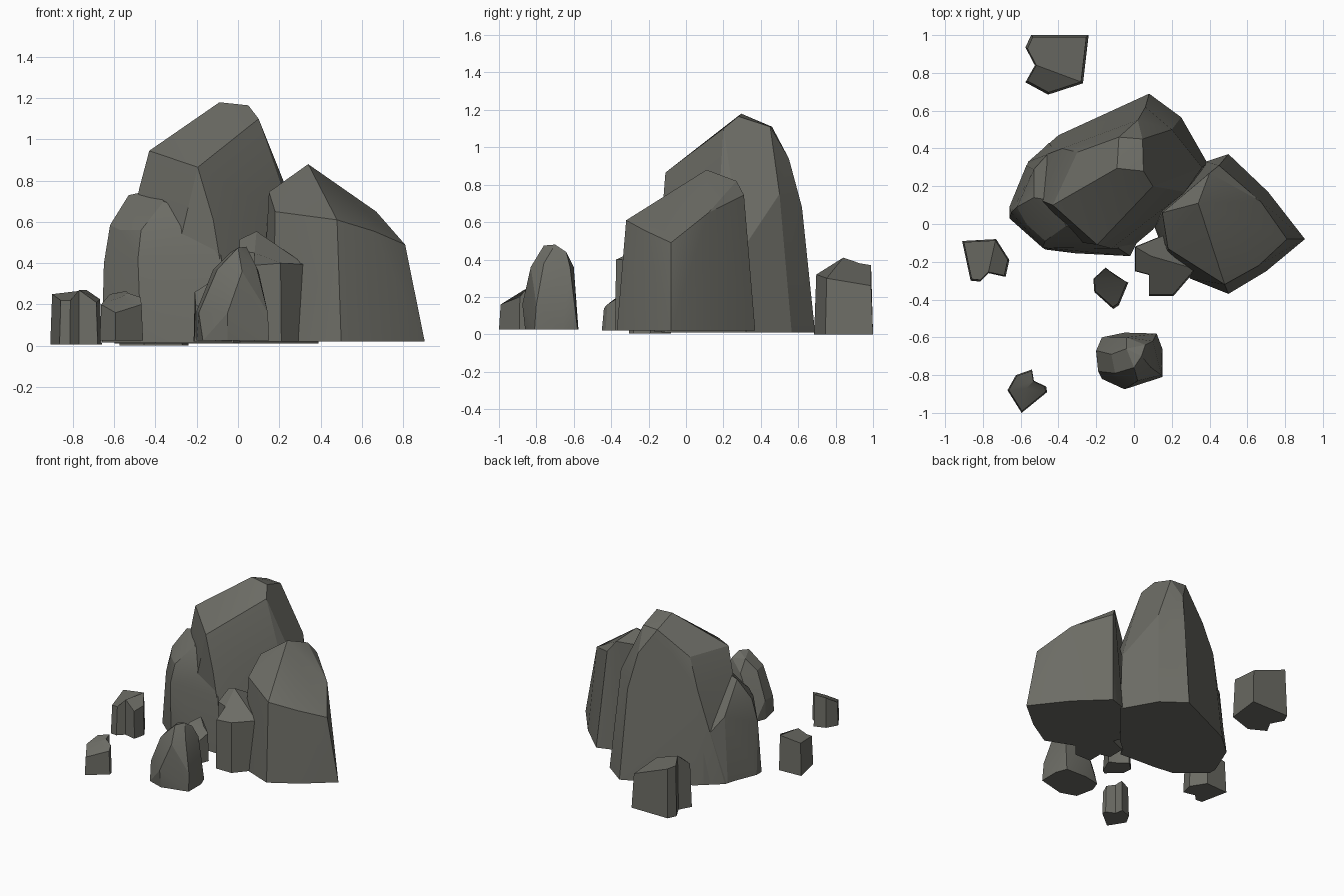
import bpy
import bmesh
import math

# Dark warm grey stone
stone = bpy.data.materials.new("stone")
stone.diffuse_color = (0.15, 0.15, 0.13, 1)


def finish(name, bm, flatten=4):
    """Merge coplanar facets, orient faces and add the rock to the scene."""
    bmesh.ops.dissolve_limit(bm, angle_limit=math.radians(flatten), verts=bm.verts, edges=bm.edges)
    bmesh.ops.recalc_face_normals(bm, faces=bm.faces)
    mesh = bpy.data.meshes.new(name)
    bm.to_mesh(mesh)
    bm.free()
    mesh.materials.append(stone)
    ob = bpy.data.objects.new(name, mesh)
    bpy.context.collection.objects.link(ob)
    bpy.ops.object.select_all(action='DESELECT')
    ob.select_set(True)
    bpy.context.view_layer.objects.active = ob
    bpy.ops.object.shade_smooth_by_angle(angle=math.radians(20))


def hull_rock(name, z0, base, upper):
    """Convex boulder: ground outline plus shoulder and crown corners."""
    bm = bmesh.new()
    for x, y in base:
        bm.verts.new((x, y, z0))
    for p in upper:
        bm.verts.new(p)
    res = bmesh.ops.convex_hull(bm, input=bm.verts)
    junk = {g for g in res["geom_interior"] + res["geom_unused"] if isinstance(g, bmesh.types.BMVert)}
    bmesh.ops.delete(bm, geom=list(junk), context='VERTS')
    finish(name, bm, 6)


def notched_rock(name, z0, rim, apex, spokes, taper=0.93):
    """Small stump with a notched outline; rim holds x, y and rim height.
    Crown facets run between the rim corners listed in spokes."""
    bm = bmesh.new()
    ax, ay, _ = apex
    n = len(rim)
    low = [bm.verts.new((x, y, z0)) for x, y, z in rim]
    top = [bm.verts.new((ax + (x - ax) * taper, ay + (y - ay) * taper, z)) for x, y, z in rim]
    tip = bm.verts.new(apex)
    bm.faces.new(low)
    for i in range(n):
        j = (i + 1) % n
        bm.faces.new((low[i], low[j], top[j], top[i]))
    for a, b in zip(spokes, spokes[1:] + spokes[:1]):
        count = (b - a) % n
        bm.faces.new([tip] + [top[(a + k) % n] for k in range(count + 1)])
    finish(name, bm, 1)


# Tallest boulder at the back
hull_rock("tall_boulder", 0.01,
          [(.08, .69), (.25, .565), (.39, .32), (.10, -.03), (-.02, -.13),
           (-.4, -.08), (-.6, .2), (-.56, .33), (-.40, .47)],
          [(-.09, .295, 1.18), (.05, .28, 1.165), (-.08, .46, 1.11), (.045, .45, 1.11),
           (.10, .2, 1.1), (-.195, -.11, .865), (-.43, .1, .945), (-.48, .12, .757),
           (-.30, .38, .93), (-.38, .40, .7), (.02, .55, .94), (.06, .62, .68),
           (.22, .31, .8), (.20, .5, .75), (-.12, -.13, .61), (.27, .17, .6),
           (.36, .30, .45)])

# Rounded boulder leaning on its front left
hull_rock("left_boulder", 0.015,
          [(-.66, .03), (-.47, -.135), (-.31, -.155), (-.02, -.17), (.05, -.03),
           (-.1, .2), (-.45, .43), (-.57, .31), (-.66, .09)],
          [(-.62, .09, .585), (-.65, .06, .4), (-.53, .14, .73), (-.41, .12, .755),
           (-.36, -.01, .70), (-.11, -.09, .59), (-.08, -.13, .42), (-.485, -.125, .42),
           (-.47, -.09, .56), (-.57, .0, .56), (-.53, .29, .5), (-.43, .40, .34),
           (-.2, .1, .62)])

# Broad block on the right
hull_rock("right_boulder", 0.02,
          [(.905, -.08), (.71, .17), (.50, .37), (.38, .33), (.14, .08), (.11, -.02),
           (.17, -.18), (.30, -.29), (.50, -.37), (.70, -.25)],
          [(.34, .11, .88), (.40, .27, .82), (.45, .31, .745), (.15, .06, .745),
           (.18, -.13, .65), (.48, -.32, .61), (.48, -.06, .735), (.81, -.08, .49),
           (.67, .12, .65), (.66, -.22, .555)])

# Rounded stone at the front
hull_rock("front_stone", 0.025,
          [(-.20, -.68), (-.17, -.60), (-.05, -.575), (.12, -.58), (.15, -.66),
           (.15, -.81), (-.05, -.86), (-.17, -.82)],
          [(.04, -.70, .48), (.0, -.76, .475), (.06, -.64, .44), (-.04, -.66, .45),
           (-.12, -.69, .37), (-.10, -.79, .37), (.09, -.76, .38), (.10, -.62, .36),
           (.145, -.80, .16), (-.05, -.875, .16), (.02, -.83, .36), (-.04, -.6, .36),
           (-.20, -.67, .17), (-.19, -.78, .16)])

# Stump beside the right block
notched_rock("middle_stump", 0.02,
             [(.005, -.12, .515), (.165, -.055, .49), (.33, -.24, .395), (.21, -.38, .40),
              (.08, -.38, .39), (.08, -.27, .45), (.005, -.25, .46)],
             (.09, -.17, .555), [0, 2, 5], 0.97)

# Small scattered stones
notched_rock("left_stone", 0.005,
             [(-.91, -.09, .25), (-.73, -.08, .27), (-.66, -.19, .225), (-.68, -.28, .21),
              (-.77, -.26, .27), (-.815, -.305, .22), (-.865, -.30, .22)],
             (-.78, -.18, .30), [1, 4])
notched_rock("small_stone", 0.02,
             [(-.215, -.29, .26), (-.15, -.23, .30), (-.09, -.28, .29), (-.03, -.31, .23),
              (-.08, -.43, .16), (-.11, -.45, .14), (-.21, -.36, .20)],
             (-.14, -.29, .31), [0, 3])
notched_rock("front_left_stone", 0.025,
             [(-.67, -.88, .20), (-.625, -.8, .25), (-.54, -.77, .265), (-.53, -.83, .255),
              (-.465, -.86, .235), (-.46, -.89, .20), (-.595, -1.0, .16)],
             (-.57, -.87, .235), [0, 3, 5])
notched_rock("back_stone", 0.0,
             [(-.545, 1.0, .37), (-.24, 1.0, .26), (-.27, .745, .30), (-.455, .685, .32),
              (-.575, .75, .33), (-.525, .84, .41), (-.575, .935, .38)],
             (-.42, .85, .43), [2, 5])
